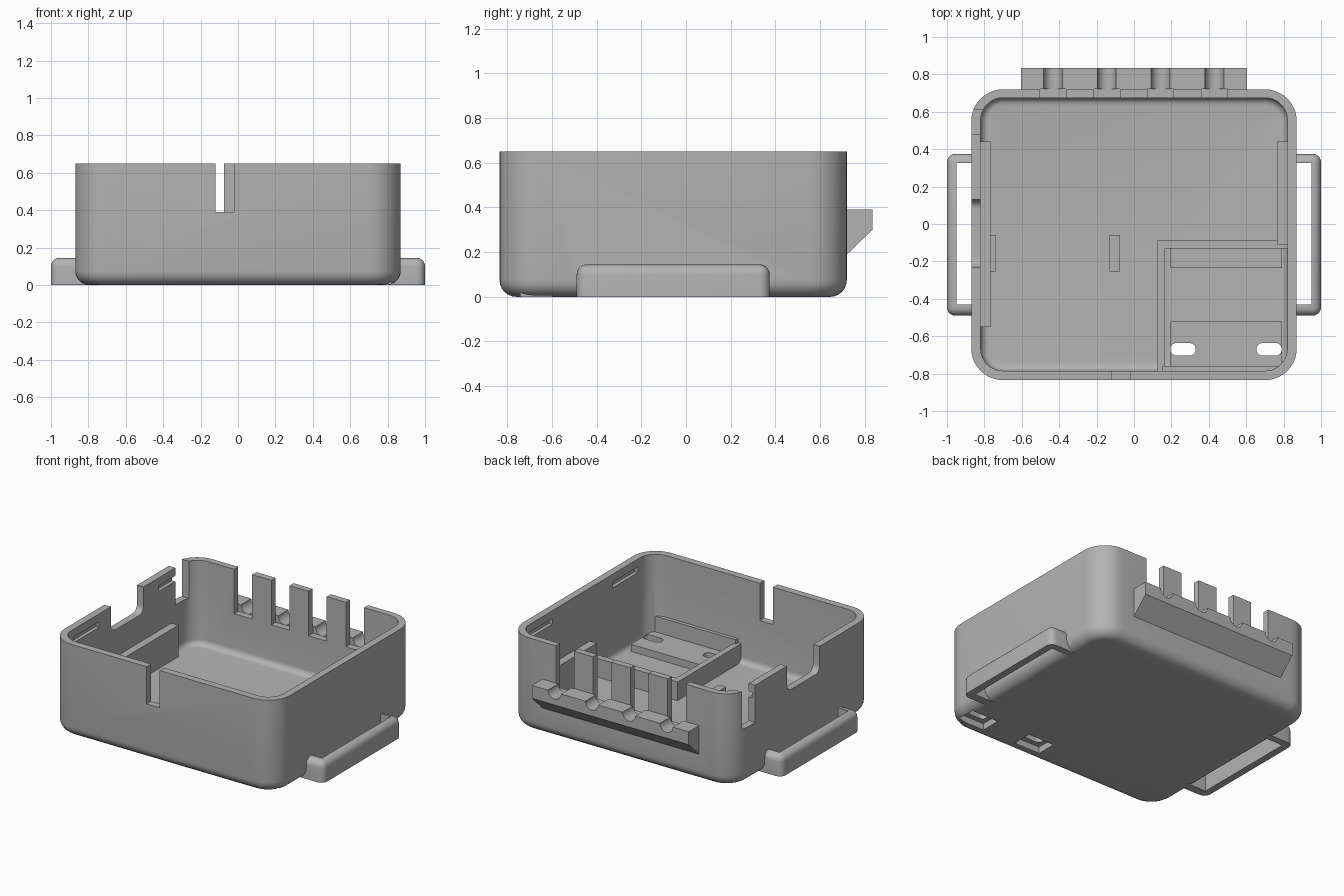
import bpy, bmesh, math
from mathutils import Vector

cube = bpy.data.objects.get("Cube")
if cube:
    bpy.data.objects.remove(cube, do_unlink=True)

grey = bpy.data.materials.new("plain_grey")
grey.use_nodes = True
grey.diffuse_color = (0.45, 0.45, 0.45, 1)
grey.node_tree.nodes["Principled BSDF"].inputs["Base Color"].default_value = (0.45, 0.45, 0.45, 1)


def finish(name, bm):
    bmesh.ops.recalc_face_normals(bm, faces=bm.faces)
    mesh = bpy.data.meshes.new(name)
    bm.to_mesh(mesh)
    bm.free()
    mesh.materials.append(grey)
    obj = bpy.data.objects.new(name, mesh)
    bpy.context.collection.objects.link(obj)
    return obj


def box(name, x, y, z, bevel=0):
    """Box from (min, max) ranges; bevel rounds everything but the base."""
    bm = bmesh.new()
    bmesh.ops.create_cube(bm, size=1)
    for v in bm.verts:
        v.co = Vector([r[0] if c < 0 else r[1] for c, r in zip(v.co, (x, y, z))])
    if bevel:
        edges = [e for e in bm.edges if max(v.co.z for v in e.verts) > z[0] + 0.001]
        bmesh.ops.bevel(bm, geom=edges, offset=bevel, segments=5, profile=0.5, affect='EDGES')
    return finish(name, bm)


def rounded_stack(name, x, y, radius, levels, steps=10):
    """Rounded rectangle lofted through (inset, height) levels."""
    bm = bmesh.new()
    rings = []
    for inset, z in levels:
        r = radius - inset
        ring = []
        for q, (cx, cy) in enumerate(((x[1] - radius, y[1] - radius), (x[0] + radius, y[1] - radius),
                                      (x[0] + radius, y[0] + radius), (x[1] - radius, y[0] + radius))):
            for i in range(steps + 1):
                a = math.pi / 2 * (q + i / steps)
                ring.append(bm.verts.new((cx + r * math.cos(a), cy + r * math.sin(a), z)))
        rings.append(ring)
    n = len(rings[0])
    for low, high in zip(rings, rings[1:]):
        for i in range(n):
            bm.faces.new((low[i], low[(i + 1) % n], high[(i + 1) % n], high[i]))
    bm.faces.new(rings[0][::-1])
    bm.faces.new(rings[-1])
    return finish(name, bm)


def fillet(r, base, top, steps=6):
    """Levels for a rounded lower edge and a straight wall above."""
    arc = [i / steps * math.pi / 2 for i in range(steps + 1)]
    return [(r * (1 - math.sin(a)), base + r * (1 - math.cos(a))) for a in arc] + [(0, top)]


def prism_x(name, profile, x):
    """Extrude a (y, z) profile along x."""
    bm = bmesh.new()
    ends = [[bm.verts.new((px, y, z)) for y, z in profile] for px in x]
    n = len(profile)
    for i in range(n):
        bm.faces.new((ends[0][i], ends[0][(i + 1) % n], ends[1][(i + 1) % n], ends[1][i]))
    bm.faces.new(ends[0])
    bm.faces.new(ends[1])
    return finish(name, bm)


def combine(target, tool, operation):
    mod = target.modifiers.new("cut", 'BOOLEAN')
    mod.operation = operation
    mod.solver = 'EXACT'
    mod.object = tool
    bpy.context.view_layer.objects.active = target
    bpy.ops.object.modifier_apply(modifier=mod.name)
    bpy.data.objects.remove(tool, do_unlink=True)


def add(tool):
    combine(shell, tool, 'UNION')


def cut(tool):
    combine(shell, tool, 'DIFFERENCE')


# Outer case with rounded base edge
shell = rounded_stack("case_shell", (-0.87, 0.87), (-0.835, 0.72), 0.17, fillet(0.075, 0, 0.65))

# Side strap handles
for s in (-1, 1):
    def span(a, b):
        return (a, b) if s > 0 else (-b, -a)
    handle = box("strap_handle", span(0.76, 1.0), (-0.49, 0.375), (0, 0.145), 0.045)
    combine(handle, box("strap_gap", span(0.7, 0.95), (-0.43, 0.325), (-0.1, 0.3)), 'DIFFERENCE')
    add(handle)

# Cable ledge on the back
add(prism_x("cable_ledge", [(0.69, 0.39), (0.835, 0.39), (0.835, 0.3), (0.69, 0.16)], (-0.605, 0.605)))

# Hollow interior
cut(rounded_stack("cavity", (-0.82, 0.82), (-0.785, 0.675), 0.12, fillet(0.04, 0.06, 0.8)))

# Back cable slots and round grooves
for x in (-0.433, -0.145, 0.142, 0.43):
    cut(box("back_slot", (x - 0.07, x + 0.07), (0.6, 0.721), (0.34, 0.8)))
    bm = bmesh.new()
    bmesh.ops.create_cone(bm, cap_ends=True, segments=32, radius1=0.05, radius2=0.05, depth=0.3)
    for v in bm.verts:
        v.co = Vector((x + v.co.x, 0.8 + v.co.z, 0.391 + v.co.y))
    cut(finish("cable_groove", bm))

# Front slot, narrow side slot and wide side notch with rounded floor
cut(box("front_slot", (-0.12, -0.02), (-0.95, -0.7), (0.39, 0.8)))
cut(box("side_slot", (-1, -0.79), (0.48, 0.61), (0.39, 0.8)))
notch = [(0.13, 0.8), (-0.23, 0.8)]
for cy, start in ((-0.18, math.pi), (0.08, 1.5 * math.pi)):
    notch += [(cy + 0.05 * math.cos(start + i * math.pi / 12),
               0.52 + 0.05 * math.sin(start + i * math.pi / 12)) for i in range(7)]
cut(prism_x("side_notch", notch, (-1, -0.7)))

# Lid catch grooves on the inner side walls
for side in (-0.82, 0.82):
    for y in ((-0.64, -0.36), (0.3, 0.56)):
        cut(box("catch_groove", (side - 0.025, side + 0.025), y, (0.555, 0.595)))

# Raised mounts in the compartment
for y in ((-0.235, -0.12), (-0.76, -0.52)):
    add(box("mount_pad", (0.195, 0.79), y, (0.03, 0.11)))

# Screw slots with wider pockets beneath
for x in (0.262, 0.722):
    cut(box("base_pocket", (x - 0.1, x + 0.1), (-0.74, -0.6), (-0.1, 0.045)))
    cut(rounded_stack("screw_slot", (x - 0.068, x + 0.068), (-0.703, -0.637), 0.032,
                      [(0, -0.1), (0, 0.3)]))

# Inner ribs, rails and compartment walls
box("right_rail", (-0.84, -0.767), (-0.55, 0.44), (0.05, 0.28))
box("left_rail", (0.765, 0.84), (-0.11, 0.44), (0.05, 0.28))
box("right_post", (-0.78, -0.737), (-0.255, -0.06), (0.05, 0.16))
box("floor_post", (-0.13, -0.075), (-0.255, -0.06), (0.05, 0.16))
box("divider_side", (0.125, 0.167), (-0.8, -0.085), (0.05, 0.19))
box("divider_back", (0.15, 0.84), (-0.13, -0.085), (0.05, 0.19))
box("front_plate", (0.15, 0.79), (-0.8, -0.76), (0.05, 0.22))

# Smooth curved surfaces, keep crisp edges
bpy.ops.object.select_all(action='DESELECT')
shell.select_set(True)
bpy.context.view_layer.objects.active = shell
bpy.ops.object.shade_smooth_by_angle(angle=math.radians(30))
